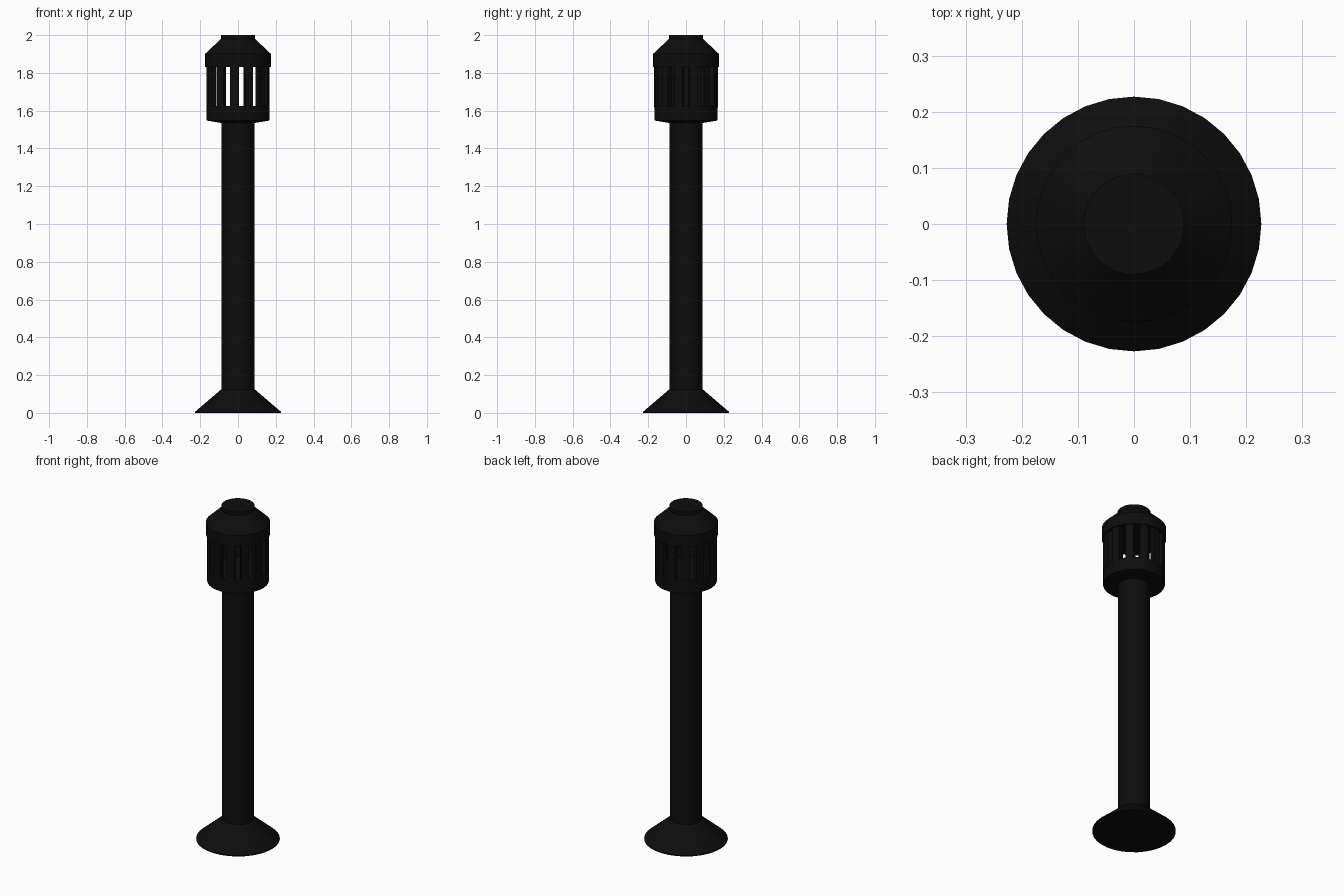
import bpy, bmesh, math

if "Cube" in bpy.data.objects:
    bpy.data.objects.remove(bpy.data.objects["Cube"])

SIDES = 32
dark = bpy.data.materials.new("dark_metal")
dark.diffuse_color = (0.004, 0.004, 0.004, 1)
dark.use_nodes = True
dark.node_tree.nodes["Principled BSDF"].inputs["Base Color"].default_value = dark.diffuse_color


def finish(name, bm):
    bmesh.ops.recalc_face_normals(bm, faces=bm.faces)
    me = bpy.data.meshes.new(name)
    bm.to_mesh(me)
    bm.free()
    me.materials.append(dark)
    ob = bpy.data.objects.new(name, me)
    bpy.context.collection.objects.link(ob)
    return ob


def lathe(name, profile):
    """Closed solid from (radius, z) rings, capped at both ends."""
    bm = bmesh.new()
    rings = []
    for r, z in profile:
        rings.append([bm.verts.new((r * math.cos(a), r * math.sin(a), z))
                      for a in (2 * math.pi * i / SIDES for i in range(SIDES))])
    for lo, hi in zip(rings, rings[1:]):
        for i in range(SIDES):
            j = (i + 1) % SIDES
            bm.faces.new((lo[i], lo[j], hi[j], hi[i]))
    bm.faces.new(rings[0][::-1])
    bm.faces.new(rings[-1])
    ob = finish(name, bm)
    bpy.context.view_layer.objects.active = ob
    ob.select_set(True)
    bpy.ops.object.shade_smooth_by_angle(angle=math.radians(25))
    ob.select_set(False)


# Flared foot and pole
lathe("foot_and_pole", [(0.227, 0), (0.227, 0.006), (0.088, 0.125), (0.088, 1.55)])
# Lantern tray
lathe("lantern_tray", [(0.09, 1.535), (0.168, 1.548), (0.168, 1.625)])
# Lantern cap with stepped top
lathe("lantern_cap", [(0.175, 1.832), (0.175, 1.90), (0.09, 1.98), (0.09, 2.0)])

# Ring of upright bars
BARS = 13
bm = bmesh.new()
for k in range(BARS):
    a = 2 * math.pi * k / BARS + math.pi
    ca, sa = math.cos(a), math.sin(a)
    ret = bmesh.ops.create_cube(bm, size=1)
    for v in ret["verts"]:
        x, y = 0.155 + v.co.x * 0.025, v.co.y * 0.045
        v.co = (x * ca - y * sa, x * sa + y * ca, 1.728 + v.co.z * 0.22)
finish("lantern_bars", bm)
